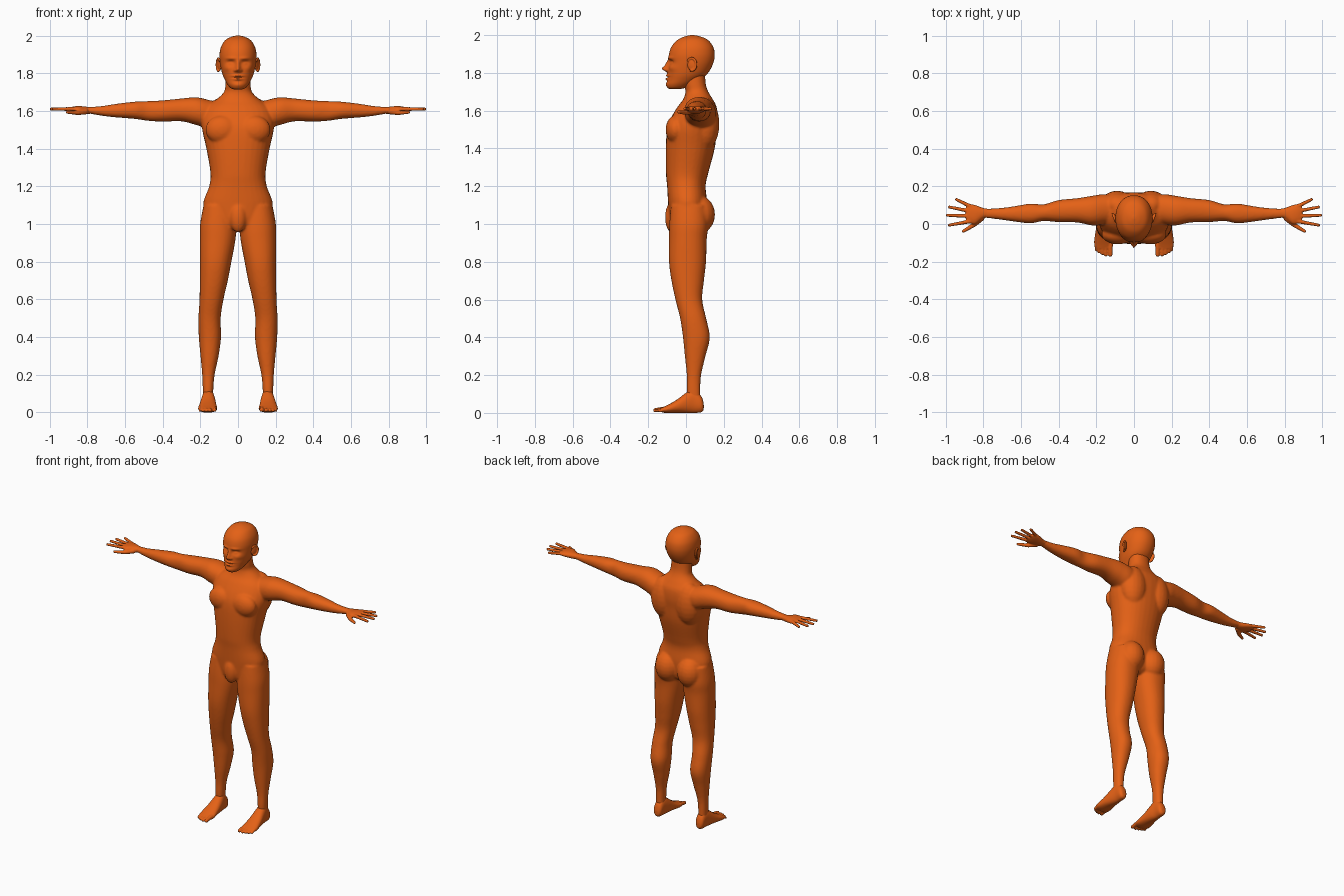
import bpy, bmesh, math
from mathutils import Vector, Matrix

skin = bpy.data.materials.new("orange skin")
skin.diffuse_color = (0.78, 0.12, 0.008, 1)


def spline(p0, p1, p2, p3, t):
    return [0.5 * (2 * b + (c - a) * t + (2 * a - 5 * b + 4 * c - d) * t * t
                   + (3 * b - a - 3 * c + d) * t ** 3)
            for a, b, c, d in zip(p0, p1, p2, p3)]


def loft(bm, axis, rings, n=32, steps=5, power=2.2):
    """Rings are (position on axis, min/max of one cross axis, min/max of the other)."""
    order = {"z": (0, 1, 2), "x": (1, 2, 0), "y": (0, 2, 1)}[axis]
    fine = []
    for i in range(len(rings) - 1):
        p = [rings[max(i - 1, 0)], rings[i], rings[i + 1], rings[min(i + 2, len(rings) - 1)]]
        fine += [spline(*p, k / steps) for k in range(steps)]
    fine.append(rings[-1])
    loops = []
    for t, a0, a1, b0, b1 in fine:
        loop = []
        for k in range(n):
            c, s = math.cos(2 * math.pi * k / n), math.sin(2 * math.pi * k / n)
            co = [0, 0, 0]
            co[order[0]] = (a0 + a1) / 2 + (a1 - a0) / 2 * math.copysign(abs(c) ** (2 / power), c)
            co[order[1]] = (b0 + b1) / 2 + (b1 - b0) / 2 * math.copysign(abs(s) ** (2 / power), s)
            co[order[2]] = t
            loop.append(bm.verts.new(co))
        loops.append(loop)
    faces = [bm.faces.new((u[k], u[(k + 1) % n], v[(k + 1) % n], v[k]))
             for u, v in zip(loops, loops[1:]) for k in range(n)]
    faces += [bm.faces.new(loops[0][::-1]), bm.faces.new(loops[-1])]
    bmesh.ops.recalc_face_normals(bm, faces=faces)


def ball(bm, centre, radii, turn=0, seg=20):
    m = (Matrix.Translation(centre) @ Matrix.Rotation(turn, 4, "Z")
         @ Matrix.Diagonal((*radii, 1)))
    bmesh.ops.create_uvsphere(bm, u_segments=seg, v_segments=seg // 2 + 2, radius=1, matrix=m)


def digit(bm, points, r0, r1, beads=9):
    """A finger or toe as a tapering row of overlapping balls."""
    total = (len(points) - 1) * beads
    for i in range(total + 1):
        k = min(i // beads, len(points) - 2)
        c = Vector(points[k]).lerp(Vector(points[k + 1]), i / beads - k)
        r = r0 + (r1 - r0) * i / total
        ball(bm, c, (r, r, r), seg=12)


def mirror(bm):
    dup = bmesh.ops.duplicate(bm, geom=bm.verts[:] + bm.edges[:] + bm.faces[:])["geom"]
    for v in [g for g in dup if isinstance(g, bmesh.types.BMVert)]:
        v.co.x *= -1
    bmesh.ops.reverse_faces(bm, faces=[g for g in dup if isinstance(g, bmesh.types.BMFace)])


def finish(bm, name, voxel=0, smooth=0):
    mesh = bpy.data.meshes.new(name)
    bm.to_mesh(mesh)
    bm.free()
    mesh.materials.append(skin)
    mesh.polygons.foreach_set("use_smooth", [True] * len(mesh.polygons))
    ob = bpy.data.objects.new(name, mesh)
    bpy.context.collection.objects.link(ob)
    if voxel:
        rm = ob.modifiers.new("blend", "REMESH")
        rm.mode, rm.voxel_size, rm.use_smooth_shade = "VOXEL", voxel, True
        sm = ob.modifiers.new("soften", "SMOOTH")
        sm.factor, sm.iterations = 0.5, smooth


# Body: legs, arms and paired muscle forms
bm = bmesh.new()
loft(bm, "z", [
    (0.05, 0.132, 0.185, 0.01, 0.078), (0.12, 0.131, 0.187, 0.004, 0.076),
    (0.2, 0.124, 0.19, 0.004, 0.08), (0.3, 0.103, 0.199, -0.006, 0.103),
    (0.4, 0.09, 0.208, -0.016, 0.126), (0.5, 0.092, 0.21, -0.031, 0.107),
    (0.6, 0.077, 0.204, -0.056, 0.086), (0.7, 0.054, 0.203, -0.077, 0.095),
    (0.8, 0.035, 0.203, -0.09, 0.106), (0.92, 0.013, 0.203, -0.09, 0.11),
    (1.0, 0.01, 0.201, -0.088, 0.118), (1.1, 0.02, 0.183, -0.08, 0.11)])
loft(bm, "x", [
    (0.08, 0.03, 0.14, 1.57, 1.64), (0.15, 0.0, 0.158, 1.51, 1.657),
    (0.22, -0.008, 0.15, 1.525, 1.672), (0.3, 0.008, 0.137, 1.545, 1.666),
    (0.4, 0.01, 0.127, 1.543, 1.656), (0.48, 0.016, 0.104, 1.548, 1.652),
    (0.55, 0.004, 0.108, 1.558, 1.649), (0.65, 0.015, 0.092, 1.566, 1.637),
    (0.72, 0.025, 0.084, 1.574, 1.626), (0.8, 0.034, 0.081, 1.588, 1.62)])
ball(bm, (0.082, 0.07, 1.05), (0.083, 0.084, 0.1))      # buttock
ball(bm, (0.085, -0.055, 1.5), (0.088, 0.053, 0.075))   # chest
ball(bm, (0.09, 0.1, 1.53), (0.09, 0.077, 0.14))        # shoulder blade
mirror(bm)
# Torso and neck
loft(bm, "z", [
    (0.965, -0.04, 0.04, -0.06, 0.06), (1.0, -0.13, 0.13, -0.085, 0.1),
    (1.1, -0.184, 0.184, -0.094, 0.112), (1.2, -0.153, 0.153, -0.1, 0.104),
    (1.27, -0.146, 0.146, -0.106, 0.118), (1.4, -0.168, 0.168, -0.107, 0.152),
    (1.5, -0.19, 0.19, -0.1, 0.163), (1.56, -0.19, 0.19, -0.08, 0.168),
    (1.62, -0.168, 0.168, -0.045, 0.162), (1.66, -0.115, 0.115, -0.015, 0.142),
    (1.7, -0.075, 0.075, -0.003, 0.118), (1.74, -0.067, 0.067, -0.01, 0.105),
    (1.81, -0.064, 0.064, -0.01, 0.1)])
ball(bm, (0, -0.075, 1.035), (0.045, 0.036, 0.08))      # smooth groin form
finish(bm, "body", 0.007, 6)

# Feet with toes
bm = bmesh.new()
loft(bm, "y", [
    (0.094, 0.145, 0.172, 0.015, 0.05), (0.08, 0.13, 0.186, 0.003, 0.09),
    (0.04, 0.126, 0.19, -0.001, 0.125), (0.005, 0.12, 0.196, -0.001, 0.11),
    (-0.05, 0.114, 0.206, 0.0, 0.069), (-0.1, 0.109, 0.212, -0.001, 0.041),
    (-0.13, 0.115, 0.205, 0.003, 0.027)])
for x, tip, r in [(0.125, -0.163, 0.013), (0.149, -0.164, 0.01), (0.168, -0.157, 0.01),
                  (0.186, -0.149, 0.009), (0.202, -0.138, 0.008)]:
    digit(bm, [(x, -0.11, 0.022), (x, tip, r + 0.001)], r, r * 0.9)
mirror(bm)
finish(bm, "feet", 0.0045, 4)

# Hands with spread fingers
bm = bmesh.new()
loft(bm, "x", [
    (0.77, 0.035, 0.08, 1.588, 1.62), (0.8, 0.03, 0.085, 1.583, 1.622),
    (0.84, 0.0, 0.1, 1.586, 1.626), (0.87, 0.003, 0.106, 1.592, 1.624),
    (0.89, 0.012, 0.1, 1.6, 1.619)])
for root, tip in [((0.87, 0.014), (0.98, -0.006)), ((0.87, 0.042), (0.991, 0.046)),
                  ((0.87, 0.068), (0.98, 0.09)), ((0.865, 0.092), (0.942, 0.13))]:
    digit(bm, [(*root, 1.61), (*tip, 1.61)], 0.0115, 0.0085, 14)
digit(bm, [(0.81, 0.03, 1.597), (0.85, -0.005, 1.59), (0.905, -0.038, 1.593)], 0.016, 0.009)
mirror(bm)
finish(bm, "hands", 0.004, 4)

# Head, with the face raised and sunk by soft bumps: (x, z, width, height, push in y)
bm = bmesh.new()
loft(bm, "z", [
    (1.714, -0.022, 0.022, -0.085, -0.035), (1.722, -0.04, 0.04, -0.097, 0.0),
    (1.74, -0.056, 0.056, -0.102, 0.035), (1.765, -0.07, 0.07, -0.098, 0.075),
    (1.79, -0.081, 0.081, -0.097, 0.108), (1.82, -0.089, 0.089, -0.095, 0.13),
    (1.86, -0.096, 0.096, -0.092, 0.147), (1.9, -0.098, 0.098, -0.09, 0.152),
    (1.94, -0.09, 0.09, -0.076, 0.143), (1.975, -0.068, 0.068, -0.044, 0.115),
    (1.993, -0.036, 0.036, -0.006, 0.075), (2.0, -0.008, 0.008, 0.024, 0.042)],
    n=128, steps=8, power=2.15)
bumps = [
    (0, 1.822, 0.012, 0.015, -0.03), (0, 1.848, 0.01, 0.02, -0.014),      # nose
    (0.015, 1.815, 0.008, 0.008, -0.011),                                 # nostril wing
    (0.038, 1.855, 0.021, 0.013, 0.017), (0.038, 1.852, 0.013, 0.007, -0.009),  # eye
    (0.036, 1.879, 0.027, 0.008, -0.007),                                 # brow
    (0, 1.786, 0.025, 0.006, -0.011), (0, 1.768, 0.021, 0.007, -0.011),   # lips
    (0, 1.777, 0.028, 0.003, 0.006),                                      # mouth line
    (0, 1.738, 0.024, 0.013, -0.005), (0.06, 1.825, 0.02, 0.016, -0.006)]  # chin, cheek
for v in bm.verts:
    if v.co.y < 0:
        x, z, fade = abs(v.co.x), v.co.z, min(1, -v.co.y / 0.04)
        v.co.y += fade * sum(d * math.exp(-((x - bx) / w) ** 2 - ((z - bz) / h) ** 2)
                             for bx, bz, w, h, d in bumps)
finish(bm, "head")

# Ears: a thin bowl with a raised rim
bm = bmesh.new()
ball(bm, (0.098, 0.03, 1.845), (0.008, 0.024, 0.034), turn=-0.35)
rim = [(0.104 + 0.009 * math.sin(a), 0.03 + 0.024 * math.sin(a), 1.845 + 0.033 * math.cos(a))
       for a in [math.radians(d) for d in range(-50, 191, 20)]]
digit(bm, rim, 0.0062, 0.0062, 4)
mirror(bm)
finish(bm, "ears", 0.003, 3)
